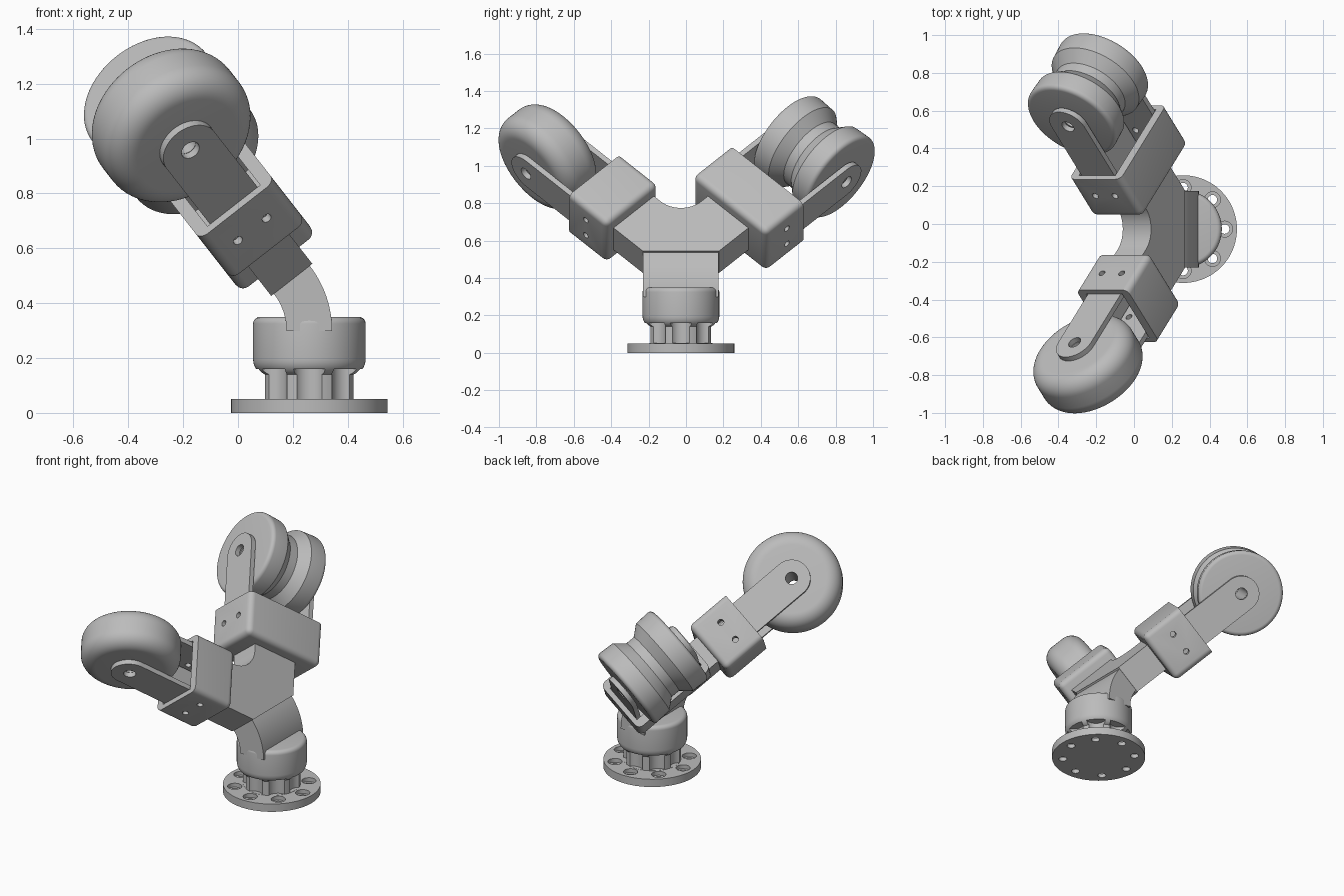
import bpy, bmesh
from math import sin, cos, pi, radians, sqrt
from mathutils import Matrix, Vector

if "Cube" in bpy.data.objects:
    bpy.data.objects.remove(bpy.data.objects["Cube"], do_unlink=True)

GREY = bpy.data.materials.new("plain grey")
GREY.use_nodes = True
GREY.diffuse_color = (0.5, 0.5, 0.5, 1)
GREY.node_tree.nodes["Principled BSDF"].inputs["Base Color"].default_value = (0.5, 0.5, 0.5, 1)


def frame(x, y, z, origin):
    """Matrix with the given axes and origin."""
    m = Matrix((x, y, z)).transposed().to_4x4()
    m.translation = origin
    return m


def make(name, bm, matrix):
    """Turn a bmesh into a grey object placed by the matrix."""
    bmesh.ops.transform(bm, matrix=matrix, verts=bm.verts)
    bmesh.ops.recalc_face_normals(bm, faces=bm.faces)
    mesh = bpy.data.meshes.new(name)
    bm.to_mesh(mesh)
    bm.free()
    mesh.materials.append(GREY)
    ob = bpy.data.objects.new(name, mesh)
    bpy.context.collection.objects.link(ob)
    return ob


def prism(name, outline, z0, z1, matrix):
    bm = bmesh.new()
    face = bm.faces.new([bm.verts.new((x, y, z0)) for x, y in outline])
    top = bmesh.ops.extrude_face_region(bm, geom=[face])["geom"]
    bmesh.ops.translate(bm, vec=(0, 0, z1 - z0),
                        verts=[v for v in top if isinstance(v, bmesh.types.BMVert)])
    return make(name, bm, matrix)


def arc(cx, cy, r, start, end, steps=12):
    angles = [radians(start + (end - start) * i / steps) for i in range(steps + 1)]
    return [(cx + r * cos(t), cy + r * sin(t)) for t in angles]


def rod(name, r, z0, z1, matrix):
    return prism(name, arc(0, 0, r, 0, 345, 23), z0, z1, matrix)


def lathe(name, profile, matrix, bore=False, steps=72):
    """Spin (radius, height) points round z; a bore joins last to first."""
    bm = bmesh.new()
    rings = [[bm.verts.new((r * cos(2 * pi * i / steps), r * sin(2 * pi * i / steps), z))
              for i in range(steps)] for r, z in profile]
    pairs = list(zip(rings, rings[1:]))
    if bore:
        pairs.append((rings[-1], rings[0]))
    else:
        bm.faces.new(rings[0])
        bm.faces.new(rings[-1])
    for a, b in pairs:
        for i in range(steps):
            j = (i + 1) % steps
            bm.faces.new((a[i], a[j], b[j], b[i]))
    return make(name, bm, matrix)


def cut(ob, cutters):
    """Subtract the cutters, then remove them."""
    for c in cutters:
        c.hide_render = True
        mod = ob.modifiers.new("cut", "BOOLEAN")
        mod.operation, mod.solver, mod.object = "DIFFERENCE", "EXACT", c
    graph = bpy.context.evaluated_depsgraph_get()
    mesh = bpy.data.meshes.new_from_object(ob.evaluated_get(graph))
    ob.modifiers.clear()
    ob.data = mesh
    for c in cutters:
        bpy.data.objects.remove(c, do_unlink=True)


# Axes of the tilted fork plane
tilt = radians(38)
Y = Vector((0, 1, 0))
D = Vector((-sin(tilt), 0, cos(tilt)))
N = Vector((cos(tilt), 0, sin(tilt)))
O = Vector((0.196, -0.027, 0.485))
STAND = Matrix.Translation((0.26, -0.027, 0))


def around(radius):
    """Eight places round the stand axis."""
    return [STAND @ Matrix.Rotation(k * pi / 4, 4, "Z") @ Matrix.Translation((radius, 0, 0))
            for k in range(8)]


# Base flange with counterbored bolt holes
flange = lathe("base_flange", [(0.285, 0), (0.285, 0.05)], STAND)
cut(flange, [rod("bolt_hole", 0.025, -0.1, 0.1, m) for m in around(0.22)]
    + [rod("bolt_recess", 0.042, 0.025, 0.1, m) for m in around(0.22)])

# Fluted column flowing into a rounded collar
profile = [(0.168, 0.045), (0.168, 0.14)]
profile += arc(0.145, 0.195, 0.06, -60, 0, 6) + arc(0.18, 0.325, 0.025, 0, 90, 5)
collar = lathe("base_collar", profile, STAND)
cut(collar, [rod("flute", 0.06, 0.051, 0.16, m) for m in around(0.2)])

# Bent neck
bend = 0.302
outer = arc(O.x - bend * cos(tilt), O.z - bend * sin(tilt), bend + 0.083, 0, 38)
inner = arc(O.x - bend * cos(tilt), O.z - bend * sin(tilt), bend - 0.083, 38, 0)
prism("bent_neck", outer + inner, -0.202, 0.202,
      frame(Vector((1, 0, 0)), Vector((0, 0, 1)), Vector((0, -1, 0)), Vector((0, O.y, 0))))

# Two-armed body with a filleted crotch
half = [(0.203, 0), (0.384, 0.181), (0.168, 0.398)]
outline = half + arc(0, 0.448, 0.155, -45, -135) + [(-u, v) for u, v in reversed(half)]
prism("forked_body", outline, -0.095, 0.095, frame(Y, D, N, O))


def bracket(name, width, m):
    """Open box, rounded except at its mouth; local x = normal, y = across, z = along the arm."""
    bm = bmesh.new()
    bmesh.ops.create_cube(bm, size=1)
    bmesh.ops.transform(bm, verts=bm.verts, matrix=Matrix.Translation((0, 0, 0.508))
                        @ Matrix.Diagonal((0.345, 2 * width, 0.284, 1)))
    edges = [e for e in bm.edges if min(v.co.z for v in e.verts) < 0.6]
    bmesh.ops.bevel(bm, geom=edges, offset=0.035, segments=5, profile=0.5, affect="EDGES")
    ob = make(name, bm, m)
    x, y = 0.122, width - 0.03
    cavity = prism("cavity", [(-x, -y), (x, -y), (x, y), (-x, y)], 0.42, 0.8, m)
    cut(ob, [cavity] + screws(m))


def screws(m):
    turn = Matrix.Rotation(pi / 2, 4, "X")
    return [rod("screw_hole", 0.018, -0.5, 0.5, m @ Matrix.Translation((n, 0, 0.525)) @ turn)
            for n in (-0.066, 0.066)]


def arm(label, side, width, wheel_profile):
    across = (side * Y - D) / sqrt(2)
    along = (side * Y + D) / sqrt(2)
    normal = across.cross(along)
    m = frame(normal, across, along, O)
    bracket(label + "_bracket", width, m)

    # Pair of round-ended fork plates
    flat = frame(normal, along, -across, O)
    strap = [(-0.11, 0.43), (0.11, 0.43)] + arc(0, 1.01, 0.11, 0, 180, 24)
    for end, sign in (("outer", -1), ("inner", 1)):
        edge = width - 0.033
        z0, z1 = sorted((sign * edge, sign * (edge - 0.03)))
        plate = prism(f"{label}_{end}_fork_plate", strap, z0, z1, flat)
        hole = rod("axle_hole", 0.036, -0.5, 0.5, flat @ Matrix.Translation((0, 1.01, 0)))
        cut(plate, [hole] + screws(m))

    # Wheel on the axle line
    lathe(label + "_wheel", wheel_profile, flat @ Matrix.Translation((0, 1.01, 0)), bore=True)


# Rounded tyre in front, grooved pulley behind
tyre = [(0.036, -0.13)] + arc(0.202, -0.04, 0.09, -90, 0) + arc(0.202, 0.04, 0.09, 0, 90) + [(0.036, 0.13)]
lower = [(0.036, -0.208)] + arc(0.237, -0.183, 0.025, -90, 0, 5) + [(0.257, -0.09), (0.205, -0.028)]
pulley = lower + [(r, -z) for r, z in reversed(lower)]
arm("front", -1, 0.195, tyre)
arm("back", 1, 0.277, pulley)

# Smooth the curves, keep hard edges
bpy.ops.object.select_all(action="DESELECT")
for ob in bpy.context.collection.objects:
    if ob.type == "MESH" and GREY.name in ob.data.materials:
        ob.select_set(True)
        bpy.context.view_layer.objects.active = ob
bpy.ops.object.shade_smooth_by_angle(angle=radians(30))
